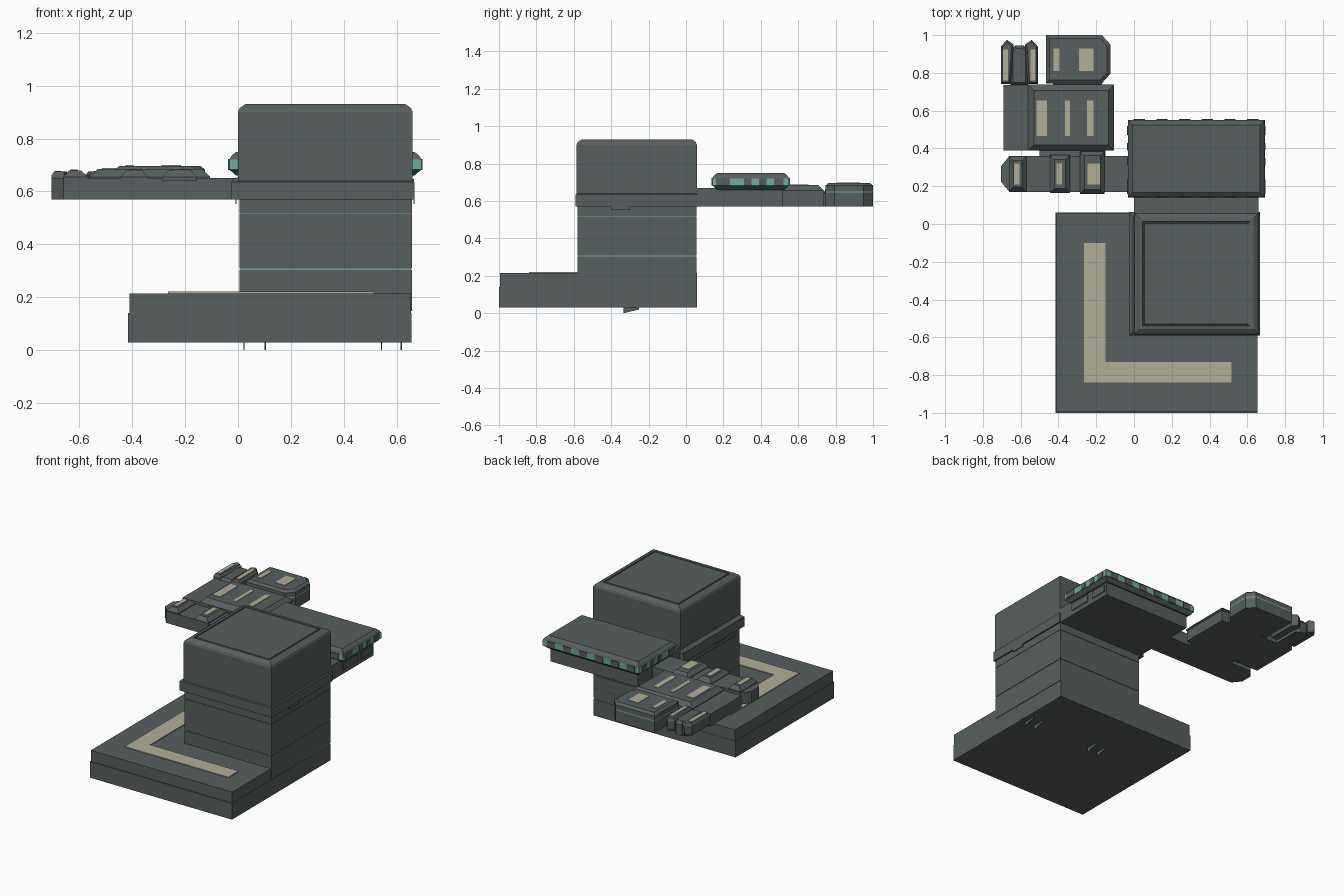
import bpy, bmesh
from mathutils import Vector


def material(name, rgb):
    m = bpy.data.materials.new(name)
    m.diffuse_color = (*rgb, 1)
    return m


GREY = material("slate grey", (0.097, 0.115, 0.113))
TEAL = material("teal trim", (0.15, 0.41, 0.35))
TAN = material("tan panel", (0.45, 0.42, 0.31))


def inset_outline(pts, d):
    """Shrink a convex counter-clockwise outline by d."""
    out, n = [], len(pts)
    for i in range(n):
        p0, p, p1 = (Vector(pts[(i + k) % n]) for k in (-1, 0, 1))
        a, b = (p - p0).normalized(), (p1 - p).normalized()
        na, nb = Vector((-a.y, a.x)), Vector((-b.y, b.x))
        out.append(p + (na + nb) * (d / (1 + na.dot(nb))))
    return out


def rect(x0, x1, y0, y1):
    return [(x0, y0), (x1, y0), (x1, y1), (x0, y1)]


def stack(name, outline, levels, mat=GREY, band=None):
    """Loft an outline through (z, inset) levels; band = index of a teal ring."""
    bm = bmesh.new()
    rings = [[bm.verts.new((p.x, p.y, z)) for p in inset_outline(outline, d)]
             for z, d in levels]
    n = len(outline)
    bm.faces.new(rings[0][::-1])
    for k in range(len(rings) - 1):
        for i in range(n):
            j = (i + 1) % n
            f = bm.faces.new((rings[k][i], rings[k][j], rings[k + 1][j], rings[k + 1][i]))
            f.material_index = int(k == band)
    bm.faces.new(rings[-1])
    me = bpy.data.meshes.new(name)
    bm.to_mesh(me)
    bm.free()
    me.materials.append(mat)
    if band is not None:
        me.materials.append(TEAL)
    ob = bpy.data.objects.new(name, me)
    bpy.context.collection.objects.link(ob)
    return ob


def box(name, x0, x1, y0, y1, z0, z1, mat=GREY):
    return stack(name, rect(x0, x1, y0, y1), [(z0, 0), (z1, 0)], mat)


# Stepped base
box("base_lower_slab", -0.415, 0.655, -1.0, 0.06, 0.03, 0.14)
box("base_upper_slab", -0.41, 0.653, -0.995, 0.058, 0.14, 0.215)

# L-shaped tan inlay on the base
box("base_inlay_side", -0.265, -0.15, -0.84, -0.1, 0.214, 0.221, TAN)
box("base_inlay_front", -0.15, 0.515, -0.84, -0.73, 0.214, 0.221, TAN)

# Small hooked fins under the base
for x in (0.02, 0.10, 0.54, 0.615):
    fin = box("under_fin", x, x + 0.005, -0.335, -0.25, 0.0, 0.03)
    for v in fin.data.vertices:
        if v.co.z < 0.01 and v.co.y > -0.3:
            v.co.z = 0.02

# Tower shaft: segments over a teal core that shows in the seams
box("tower_core", 0.009, 0.653, -0.576, 0.053, 0.12, 0.6, TEAL)
for z0, z1 in ((0.149, 0.303), (0.308, 0.517), (0.519, 0.57)):
    box("tower_segment", 0.005, 0.657, -0.58, 0.057, z0, z1)

# Tower collar, head and panelled cap
stack("tower_collar", rect(-0.026, 0.667, -0.59, 0.063),
      [(0.57, 0), (0.635, 0), (0.652, 0.02)])
stack("tower_head", rect(0.0, 0.66, -0.585, 0.058),
      [(0.64, 0), (0.90, 0), (0.915, 0.006), (0.93, 0.028), (0.93, 0.045),
       (0.924, 0.047), (0.924, 0.053), (0.93, 0.055)])
for x in (-0.01, 0.663):
    box("collar_hook", x, x + 0.005, -0.4, -0.3, 0.553, 0.572)

# Rear wing body with side panels
box("rear_body", 0.0, 0.66, 0.05, 0.515, 0.57, 0.67)
for y0, y1 in ((0.18, 0.335), (0.38, 0.5)):
    box("rear_body_panel", 0.655, 0.666, y0, y1, 0.60, 0.648)

# Rear deck with teal rim, partly covered by grey rim plates
DX0, DX1, DY0, DY1 = -0.037, 0.697, 0.137, 0.555
stack("rear_deck", rect(DX0, DX1, DY0, DY1),
      [(0.66, 0.03), (0.683, 0.004), (0.72, 0.004), (0.735, 0.012), (0.75, 0.03)], band=1)
for y0, y1 in ((0.16, 0.235), (0.31, 0.35), (0.39, 0.43), (0.47, 0.52)):
    for x in (DX0, DX1 - 0.008):
        box("rim_plate_side", x, x + 0.008, y0, y1, 0.682, 0.722)
for i in range(6):
    x0 = DX0 + 0.035 + i * 0.12
    for y in (DY0, DY1 - 0.008):
        box("rim_plate_long", x0, x0 + 0.06, y, y + 0.008, 0.682, 0.722)

# Side arm with chamfered tip and three raised ribs
stack("side_arm", [(-0.66, 0.17), (0.01, 0.17), (0.01, 0.36), (-0.66, 0.36),
                   (-0.705, 0.305), (-0.705, 0.225)], [(0.57, 0), (0.65, 0)])
for x0, x1, y0, y1, t0, t1 in ((-0.66, -0.57, 0.172, 0.358, -0.635, -0.605),
                               (-0.445, -0.34, 0.165, 0.365, -0.41, -0.38),
                               (-0.285, -0.155, 0.16, 0.385, -0.245, -0.18)):
    stack("arm_rib", rect(x0, x1, y0, y1), [(0.64, 0), (0.655, 0), (0.68, 0.023)])
    box("arm_rib_inlay", t0, t1, 0.21, 0.32, 0.678, 0.683, TAN)

# Middle block with low step and chamfered top
box("middle_block_base", -0.69, -0.11, 0.39, 0.735, 0.57, 0.65)
box("middle_block_joint", -0.5, -0.15, 0.35, 0.40, 0.57, 0.64)
stack("middle_block_top", rect(-0.56, -0.105, 0.388, 0.738), [(0.645, 0), (0.655, 0), (0.685, 0.03)])
for x0, x1 in ((-0.515, -0.46), (-0.365, -0.34), (-0.25, -0.215)):
    box("middle_block_inlay", x0, x1, 0.465, 0.655, 0.683, 0.688, TAN)

# End block with two cut corners and a thin teal seam
stack("end_block", [(-0.465, 0.745), (-0.17, 0.745), (-0.125, 0.795), (-0.125, 0.95),
                    (-0.17, 1.0), (-0.465, 1.0)],
      [(0.57, 0), (0.645, 0), (0.652, 0), (0.683, 0), (0.697, 0.018)], band=1)
box("end_block_joint", -0.43, -0.17, 0.73, 0.75, 0.57, 0.64)
for x0, x1 in ((-0.425, -0.395), (-0.29, -0.215)):
    box("end_block_inlay", x0, x1, 0.81, 0.93, 0.695, 0.70, TAN)

# Small pod: rounded centre between two mirrored pointed wings
PX = -0.607
stack("pod_centre", [(-0.655, 0.735), (-0.56, 0.735), (-0.56, 0.92), (-0.585, 0.945),
                     (-0.63, 0.945), (-0.655, 0.92)], [(0.57, 0), (0.645, 0), (0.665, 0.015)])
for s in (-1, 1):
    pts = [(0.045, 0.742), (0.098, 0.742), (0.098, 0.94), (0.066, 0.975), (0.03, 0.95)]
    pts = [(PX + s * x, y) for x, y in pts][::s]
    stack("pod_wing", pts, [(0.59, 0.005), (0.61, 0), (0.66, 0), (0.675, 0.01)])
    a, b = sorted((PX + s * 0.06, PX + s * 0.086))
    box("pod_wing_inlay", a, b, 0.76, 0.925, 0.673, 0.678, TAN)
